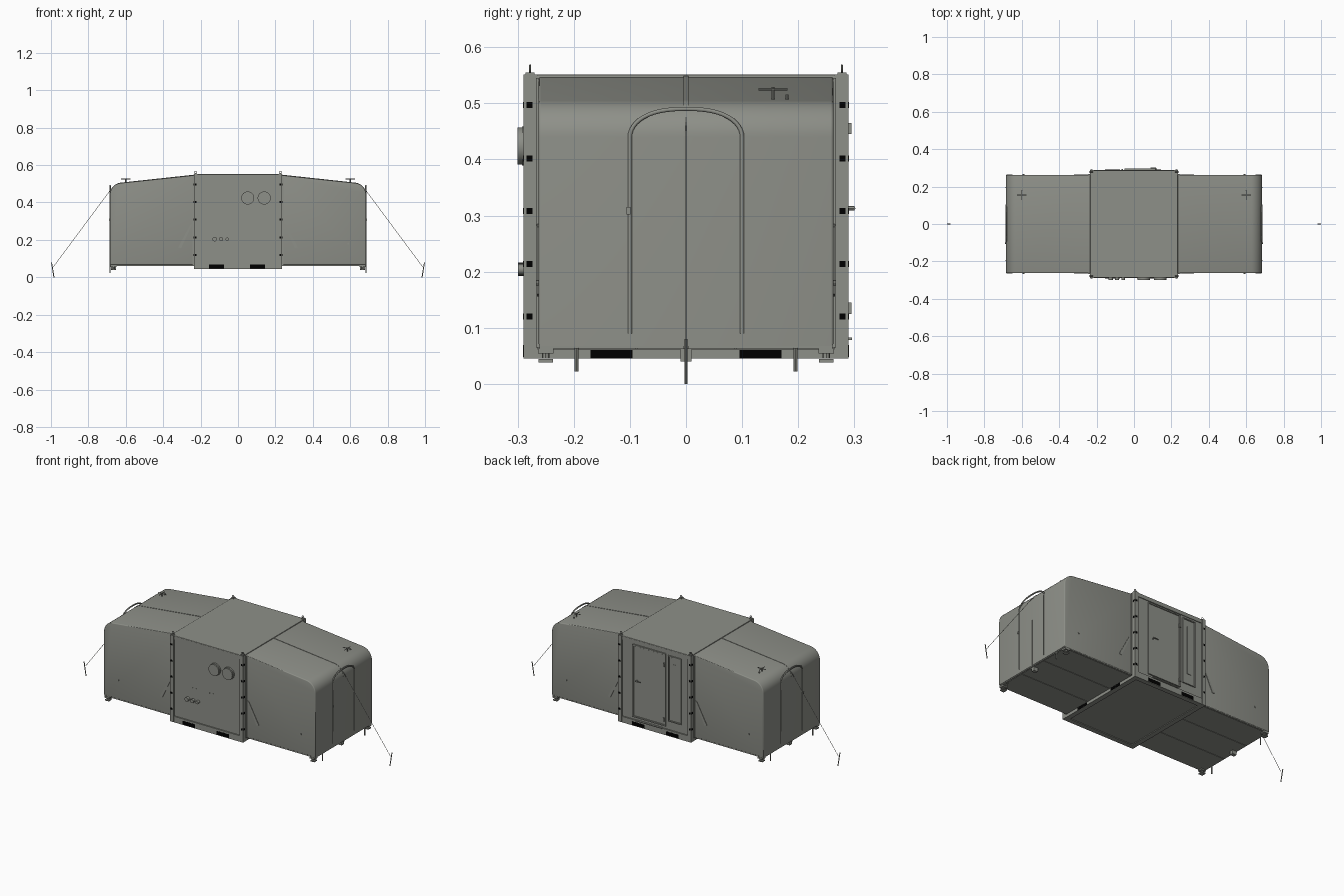
import bpy, bmesh, math
from mathutils import Vector

if "Cube" in bpy.data.objects:
    bpy.data.objects.remove(bpy.data.objects["Cube"])

def material(name, rgb):
    m = bpy.data.materials.new(name)
    m.diffuse_color = (*rgb, 1)
    m.use_nodes = True
    m.node_tree.nodes["Principled BSDF"].inputs["Base Color"].default_value = m.diffuse_color
    return m

BODY = material("grey green", (0.27, 0.278, 0.248))
BLACK = material("black", (0.0, 0.0, 0.0))

def finish(bm, name, mat, smooth=False):
    bmesh.ops.recalc_face_normals(bm, faces=bm.faces)
    me = bpy.data.meshes.new(name)
    bm.to_mesh(me)
    bm.free()
    me.materials.append(mat)
    ob = bpy.data.objects.new(name, me)
    bpy.context.collection.objects.link(ob)
    if smooth:
        bpy.ops.object.select_all(action='DESELECT')
        ob.select_set(True)
        bpy.context.view_layer.objects.active = ob
        bpy.ops.object.shade_smooth_by_angle(angle=math.radians(35))
    return ob

def box(name, x, y, z, mat=BODY, bevel=0):
    """Box from (min, max) ranges."""
    bm = bmesh.new()
    bmesh.ops.create_cube(bm, size=1)
    for v in bm.verts:
        v.co = [r[0] if c < 0 else r[1] for c, r in zip(v.co, (x, y, z))]
    if bevel:
        bmesh.ops.bevel(bm, geom=bm.edges[:], offset=bevel, segments=2, affect='EDGES', profile=0.5)
    return finish(bm, name, mat)

def rod(name, a, b, r, mat=BODY, sides=8):
    """Cylinder between two points."""
    a, b = Vector(a), Vector(b)
    bm = bmesh.new()
    bmesh.ops.create_cone(bm, cap_ends=True, segments=sides, radius1=r, radius2=r, depth=(b - a).length)
    q = (b - a).to_track_quat('Z', 'Y')
    for v in bm.verts:
        v.co = q @ v.co + (a + b) / 2
    return finish(bm, name, mat, True)

def tube(name, pts, r, mat=BODY, cyclic=False):
    cu = bpy.data.curves.new(name, 'CURVE')
    cu.dimensions = '3D'
    cu.bevel_depth, cu.bevel_resolution = r, 1
    cu.use_fill_caps = True
    sp = cu.splines.new('POLY')
    sp.points.add(len(pts) - 1)
    for p, c in zip(sp.points, pts):
        p.co = (*c, 1)
    sp.use_cyclic_u = cyclic
    cu.materials.append(mat)
    ob = bpy.data.objects.new(name, cu)
    bpy.context.collection.objects.link(ob)
    return ob

def prism(name, outline, y0, y1, mat=BODY, smooth=True, bevel=0):
    """Extrude an x-z outline along y."""
    bm = bmesh.new()
    f = bm.faces.new([bm.verts.new((x, y0, z)) for x, z in outline])
    g = bmesh.ops.extrude_face_region(bm, geom=[f])
    for v in g['geom']:
        if isinstance(v, bmesh.types.BMVert):
            v.co.y = y1
    if bevel:
        es = [e for e in bm.edges if abs(e.verts[0].co.y - e.verts[1].co.y) < 1e-6]
        bmesh.ops.bevel(bm, geom=es, offset=bevel, segments=3, affect='EDGES', profile=0.5)
    return finish(bm, name, mat, smooth)

# Centre container with base frame
box("centre_body", (-0.222, 0.222), (-0.283, 0.283), (0.06, 0.547))
box("centre_roof", (-0.234, 0.234), (-0.286, 0.286), (0.54, 0.551), bevel=0.003)
box("centre_floor", (-0.21, 0.21), (-0.265, 0.265), (0.049, 0.062))
for s in (-1, 1):
    box("base_rail_long", (-0.212, 0.212), sorted((s * 0.262, s * 0.29)), (0.045, 0.08))
    box("base_rail_short", sorted((s * 0.207, s * 0.235)), (-0.288, 0.288), (0.045, 0.062))
    box("top_rail", (-0.215, 0.215), sorted((s * 0.27, s * 0.287)), (0.527, 0.548))
    # fork pockets
    for a, b in ((-0.155, -0.075), (0.065, 0.145)):
        box("fork_pocket", (a, b), sorted((s * 0.285, s * 0.2908)), (0.048, 0.069), BLACK)
    for a, b in ((-0.17, -0.095), (0.095, 0.17)):
        box("side_fork_pocket", sorted((s * 0.23, s * 0.236)), (a, b), (0.0455, 0.0605), BLACK)

# Corner posts, latches and lifting eyes
for sx in (-1, 1):
    for sy in (-1, 1):
        box("corner_post", sorted((sx * 0.214, sx * 0.236)), sorted((sy * 0.265, sy * 0.29)), (0.045, 0.551))
        box("wing_seal", sorted((sx * 0.23, sx * 0.242)), sorted((sy * 0.255, sy * 0.267)), (0.065, 0.545))
        for z in (0.12, 0.214, 0.308, 0.402, 0.497):
            box("latch_side", sorted((sx * 0.233, sx * 0.237)), sorted((sy * 0.274, sy * 0.2845)), (z - 0.0055, z + 0.0055), BLACK)
            box("latch_front", sorted((sx * 0.2215, sx * 0.232)), sorted((sy * 0.287, sy * 0.2908)), (z - 0.0055, z + 0.0055), BLACK)
        cx, cy = sx * 0.226, sy * 0.278
        box("eye_base", (cx - 0.008, cx + 0.008), (cy - 0.008, cy + 0.008), (0.55, 0.555))
        tube("lifting_eye", [(cx + 0.006 * math.cos(t * math.pi / 6), cy, 0.562 + 0.006 * math.sin(t * math.pi / 6))
                             for t in range(12)], 0.0018, cyclic=True)

# Front vents and connectors
for x in (0.052, 0.14):
    rod("vent_cap", (x, -0.28, 0.424), (x, -0.300, 0.424), 0.033, sides=32)
    rod("vent_rim", (x, -0.28, 0.424), (x, -0.292, 0.424), 0.035, sides=32)
for x, r in ((-0.125, 0.012), (-0.09, 0.011), (-0.058, 0.009)):
    rod("connector", (x, -0.28, 0.204), (x, -0.299, 0.204), r, sides=16)
for i in range(9):
    x = -0.14 + i * 0.022
    rod("rivet", (x, -0.28, 0.275), (x, -0.2845, 0.275), 0.0025)

# Rear door, window panel, hinges and handle
def framed_panel(name, x0, x1, z0, z1, w):
    y = (0.28, 0.290)
    box(name + "_jamb", (x0, x0 + w), y, (z0, z1))
    box(name + "_jamb", (x1 - w, x1), y, (z0, z1))
    box(name + "_head", (x0, x1), y, (z1 - w, z1))
    box(name + "_sill", (x0, x1), y, (z0, z0 + w))
    box(name + "_leaf", (x0 + w + 0.002, x1 - w - 0.002), (0.28, 0.287), (z0 + w + 0.002, z1 - w - 0.002))

framed_panel("door", -0.07, 0.145, 0.095, 0.52, 0.007)
framed_panel("window", -0.17, -0.085, 0.13, 0.515, 0.006)
box("window_slot", (-0.14, -0.115), (0.285, 0.289), (0.19, 0.47))
for z in (0.135, 0.455):
    box("door_hinge", (-0.068, -0.058), (0.285, 0.295), (z - 0.01, z + 0.01))
rod("handle_stem", (0.115, 0.285, 0.313), (0.115, 0.300, 0.313), 0.004)
rod("handle_lever", (0.118, 0.299, 0.313), (0.088, 0.299, 0.313), 0.003)
box("door_step", (-0.05, 0.12), (0.285, 0.296), (0.078, 0.083))

# Soft wings on both ends
for s in (-1, 1):
    arc = [(0.62 + 0.065 * math.cos(a), 0.44 + 0.065 * math.sin(a))
           for a in (math.radians(84 * i / 10) for i in range(11))]
    outline = [(s * x, z) for x, z in [(0.22, 0.068), (0.685, 0.068)] + arc + [(0.22, 0.548)]]
    prism("wing_cover", outline, -0.263, 0.263, bevel=0.005)
    # floor boards under the wing
    box("wing_floor_rim", sorted((s * 0.235, s * 0.683)), (-0.261, 0.261), (0.063, 0.075))
    for a, b in ((-0.256, -0.09), (-0.086, 0.086), (0.09, 0.256)):
        box("wing_floor_board", sorted((s * 0.236, s * 0.678)), (a, b), (0.061, 0.07))
    # ridge strap following the roof and end wall
    over = [(0.235, 0.547)] + arc[::-1] + [(0.685, 0.062)]
    ridge = [(s * x, z + 0.0015) for x, z in over[:-1]] + [(s * 0.6865, 0.062)]
    ridge += [(s * 0.683, 0.062)] + [(s * (x - 0.002), z - 0.003) for x, z in over[-2::-1]]
    prism("ridge_strap", ridge, -0.0045, 0.0045, smooth=False)
    # arched end opening standing proud of the rounded corner
    arch = [(0.1, 0.09)] + [(0.1 * max(0, math.cos(t)) ** 0.8, 0.44 + 0.05 * math.sin(t))
                            for t in (i * math.pi / 24 for i in range(13))]
    path = arch + [(-y, z) for y, z in arch[-2::-1]]
    tube("end_arch", [(s * 0.6835, y, z) for y, z in path], 0.0042)
    box("arch_zip_pull", sorted((s * 0.685, s * 0.691)), (-0.106, -0.099), (0.302, 0.315))
    # side details: slanted flaps, knobs, feet
    for sy in (-1, 1):
        slot = [(0.244, 0.285), (0.256, 0.28), (0.32, 0.16), (0.304, 0.156)]
        prism("slanted_flap", [(s * x, z) for x, z in slot], *sorted((sy * 0.26, sy * 0.2655)), smooth=False)
        rod("side_knob", (s * 0.59, sy * 0.26, 0.18), (s * 0.59, sy * 0.267, 0.18), 0.005)
        rod("foot_post", (s * 0.665, sy * 0.25, 0.045), (s * 0.665, sy * 0.25, 0.07), 0.007)
        box("foot_pad", (s * 0.665 - 0.013, s * 0.665 + 0.013), (sy * 0.25 - 0.013, sy * 0.25 + 0.013), (0.038, 0.044))
        box("foot_bracket", (s * 0.665 - 0.016, s * 0.665 + 0.016), (sy * 0.25 - 0.014, sy * 0.25 + 0.014), (0.054, 0.063))
        rod("ground_peg", (s * 0.684, sy * 0.195, 0.022), (s * 0.684, sy * 0.195, 0.064), 0.0035)
    box("middle_foot", (s * 0.665 - 0.013, s * 0.665 + 0.013), (-0.01, 0.01), (0.04, 0.063))
    # small roof cross aerial
    x, z = s * 0.6, 0.525
    rod("aerial_post", (x, 0.155, 0.503), (x, 0.155, z + 0.004), 0.003)
    rod("aerial_bar_x", (x - 0.026, 0.155, z), (x + 0.026, 0.155, z), 0.002)
    rod("aerial_bar_y", (x, 0.129, z), (x, 0.181, z), 0.002)
    rod("roof_peg", (x, 0.18, 0.503), (x, 0.18, 0.516), 0.003)
    # guy line and stake
    rod("guy_line", (s * 0.676, 0, 0.475), (s * 0.988, 0, 0.055), 0.0011, sides=6)
    rod("guy_stake", (s * 0.984, 0, 0.0), (s * 0.997, 0, 0.08), 0.0025)
